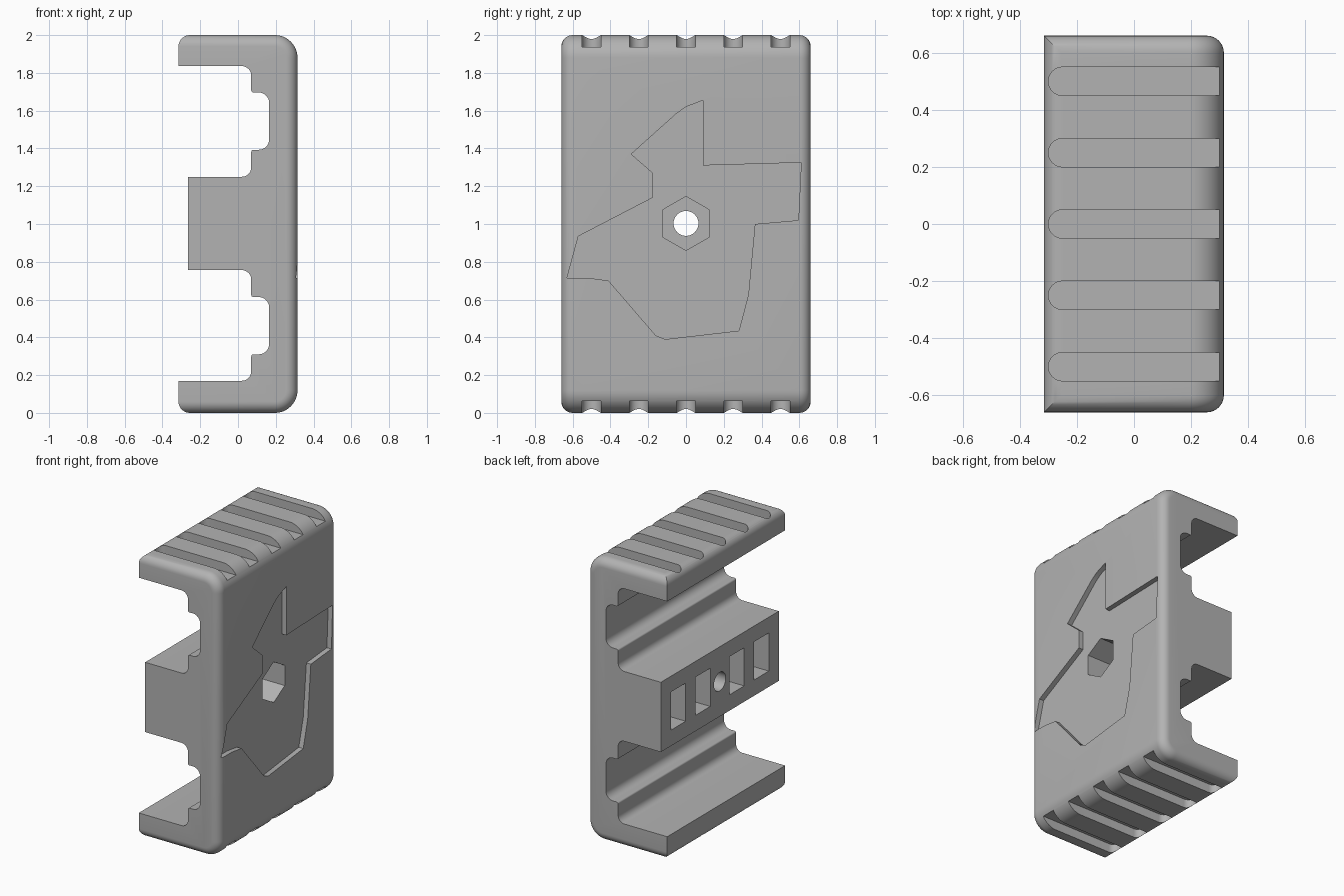
import bpy
import bmesh
import math
from mathutils import Vector

cube = bpy.data.objects.get("Cube")
if cube:
    bpy.data.objects.remove(cube, do_unlink=True)

HALF_X, HALF_Y, HEIGHT = 0.315, 0.66, 2.0
MID_Z = 1.003
BLOCK_X = -0.265

grey = bpy.data.materials.new("matte grey")
grey.use_nodes = True
grey.diffuse_color = (0.45, 0.45, 0.45, 1)
grey.node_tree.nodes["Principled BSDF"].inputs["Base Color"].default_value = grey.diffuse_color


def make_object(name, bm):
    bmesh.ops.recalc_face_normals(bm, faces=bm.faces)
    mesh = bpy.data.meshes.new(name)
    bm.to_mesh(mesh)
    bm.free()
    mesh.materials.append(grey)
    obj = bpy.data.objects.new(name, mesh)
    bpy.context.scene.collection.objects.link(obj)
    return obj


def prism(name, outline, direction):
    """Extrude a closed outline of 3D points along a direction."""
    bm = bmesh.new()
    face = bm.faces.new([bm.verts.new(p) for p in outline])
    result = bmesh.ops.extrude_face_region(bm, geom=[face], use_keep_orig=True)
    moved = [g for g in result["geom"] if isinstance(g, bmesh.types.BMVert)]
    bmesh.ops.translate(bm, verts=moved, vec=direction)
    return make_object(name, bm)


def rounded(corners, steps=8):
    """Round each (a, b, radius) right-angled corner of a closed 2D outline."""
    points = []
    for i, (a, b, radius) in enumerate(corners):
        here = Vector((a, b))
        if not radius:
            points.append(here)
            continue
        before = (Vector(corners[i - 1][:2]) - here).normalized() * radius
        after = (Vector(corners[(i + 1) % len(corners)][:2]) - here).normalized() * radius
        centre = here + before + after
        for s in range(steps + 1):
            t = s / steps * math.pi / 2
            points.append(centre - after * math.cos(t) - before * math.sin(t))
    return points


def ring(radius, sides, start=0.0):
    return [(radius * math.cos(start + i * math.tau / sides),
             radius * math.sin(start + i * math.tau / sides)) for i in range(sides)]


def cut(cutter):
    """Subtract a cutter from the body and discard it."""
    cutter.hide_render = True
    mod = body.modifiers.new("cut", "BOOLEAN")
    mod.operation = "DIFFERENCE"
    mod.solver = "EXACT"
    mod.object = cutter
    bpy.context.view_layer.objects.active = body
    bpy.ops.object.modifier_apply(modifier=mod.name)
    bpy.data.objects.remove(cutter, do_unlink=True)


# Outer body: a box with large rounds on the face side, small ones elsewhere
bm = bmesh.new()
bmesh.ops.create_cube(bm, size=1)
for v in bm.verts:
    v.co = (v.co.x * 2 * HALF_X, v.co.y * 2 * HALF_Y, (v.co.z + 0.5) * HEIGHT)


def spans_y(edge):
    return abs(edge.verts[0].co.y - edge.verts[1].co.y) > HALF_Y


def on_open_side(edge):
    return all(v.co.x < -HALF_X + 0.001 for v in edge.verts)


large = [e for e in bm.edges if spans_y(e) and not on_open_side(e)]
bmesh.ops.bevel(bm, geom=large, offset=0.12, segments=12, profile=0.5, affect="EDGES")
small = [e for e in bm.edges if spans_y(e) == on_open_side(e)]
bmesh.ops.bevel(bm, geom=small, offset=0.06, segments=8, profile=0.5, affect="EDGES")
body = make_object("housing_body", bm)

# Stepped channels above and below the central block
for side in (1, -1):
    corners = [(-1, 0.833, 0), (0.07, 0.833, 0.05), (0.07, 0.693, 0.012),
               (0.165, 0.693, 0.055), (0.165, 0.39, 0.055), (0.07, 0.39, 0.012),
               (0.07, 0.247, 0.05), (-1, 0.247, 0)]
    outline = [(x, -1, MID_Z + side * z) for x, z in rounded(corners)]
    cut(prism("channel_cutter", outline, (0, 2, 0)))

# Central block stops short of the arm tips
slab = [(-1, -1, 0.7), (BLOCK_X, -1, 0.7), (BLOCK_X, -1, 1.3), (-1, -1, 1.3)]
cut(prism("block_cutter", slab, (0, 2, 0)))

# Grip grooves with one rounded end, on top and bottom
for i in range(-2, 3):
    slot = rounded([(-0.3, -0.05, 0.05), (1, -0.05, 0), (1, 0.05, 0), (-0.3, 0.05, 0.0499)])
    for z, rise in ((HEIGHT - 0.062, 1), (0.062, -1)):
        cut(prism("groove_cutter", [(x, y + i * 0.25, z) for x, y in slot], (0, 0, rise)))

# Shallow irregular recess in the face
recess = [(0.09, 1.655), (0.09, 1.31), (0.61, 1.325), (0.595, 1.02), (0.365, 1.0),
          (0.33, 0.625), (0.28, 0.435), (-0.11, 0.39), (-0.16, 0.41), (-0.41, 0.7),
          (-0.52, 0.715), (-0.63, 0.715), (-0.57, 0.935), (-0.175, 1.14),
          (-0.175, 1.27), (-0.29, 1.37), (-0.05, 1.585), (0, 1.62)]
cut(prism("recess_cutter", [(HALF_X - 0.035, y, z) for y, z in recess], (1, 0, 0)))

# Hexagonal nut pocket and the bolt hole through the block
nut = ring(0.143, 6, math.pi / 2)
cut(prism("nut_cutter", [(0.065, y, MID_Z + z) for y, z in nut], (1, 0, 0)))
cut(prism("bolt_cutter", [(-1, y, MID_Z + z) for y, z in ring(0.066, 32)], (2, 0, 0)))

# Four rectangular pockets in the block
for y in (-0.465, -0.19, 0.19, 0.465):
    outline = [(-1, y + a * 0.083, MID_Z + b * 0.135)
               for a, b in ((-1, -1), (1, -1), (1, 1), (-1, 1))]
    cut(prism("pocket_cutter", outline, (0.985, 0, 0)))

# Smooth the rounds, keep the cut edges sharp
bpy.ops.object.select_all(action="DESELECT")
body.select_set(True)
bpy.context.view_layer.objects.active = body
bpy.ops.object.shade_smooth_by_angle(angle=math.radians(30))
